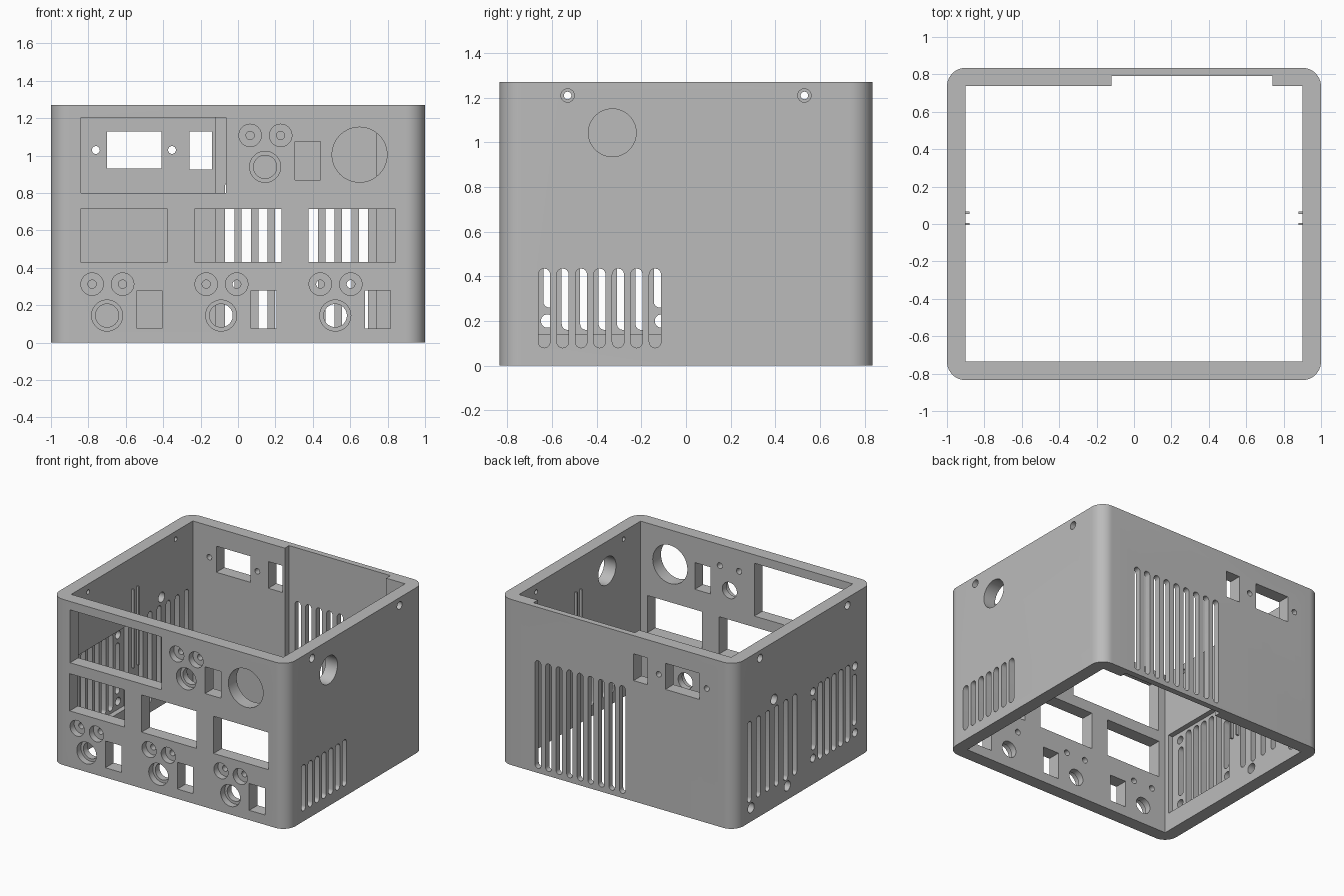
import bpy, bmesh, math
from mathutils import Vector

if "Cube" in bpy.data.objects:
    bpy.data.objects.remove(bpy.data.objects["Cube"], do_unlink=True)

H, W, D = 1.27, 1.0, 0.835
mat = bpy.data.materials.new("light grey plastic")
mat.use_nodes = True
grey = (0.5, 0.5, 0.5, 1)
mat.diffuse_color = grey
mat.node_tree.nodes["Principled BSDF"].inputs["Base Color"].default_value = grey


# Profiles: lists of (u, v) points
def rect(u0, u1, v0, v1):
    return [(u0, v0), (u1, v0), (u1, v1), (u0, v1)]


def arc(u, v, r, start, end, n):
    steps = [start + (end - start) * i / n for i in range(n + 1)]
    return [(u + r * math.cos(a), v + r * math.sin(a)) for a in steps]


def circle(u, v, r, n=40):
    return arc(u, v, r, 0, math.tau, n)[:-1]


def slot(u, w, v0, v1):
    r = w / 2
    return arc(u, v1 - r, r, 0, math.pi, 8) + arc(u, v0 + r, r, math.pi, math.tau, 8)


def round_rect(w, d, r):
    pts = []
    for k, (sx, sy) in enumerate([(1, 1), (-1, 1), (-1, -1), (1, -1)]):
        a = k * math.pi / 2
        pts += arc(sx * (w - r), sy * (d - r), r, a, a + math.pi / 2, 12)
    return pts


PLACE = {"x": lambda u, v, t: (t, u, v),
         "y": lambda u, v, t: (u, t, v),
         "z": lambda u, v, t: (u, v, t)}


# One object made of profiles extruded along an axis
def prisms(name, parts):
    bm = bmesh.new()
    for axis, profile, a, b in parts:
        put = PLACE[axis]
        face = bm.faces.new([bm.verts.new(put(u, v, a)) for u, v in profile])
        new = bmesh.ops.extrude_face_region(bm, geom=[face], use_keep_orig=True)["geom"]
        verts = [g for g in new if isinstance(g, bmesh.types.BMVert)]
        bmesh.ops.translate(bm, verts=verts, vec=Vector(put(0, 0, b - a)))
    bmesh.ops.recalc_face_normals(bm, faces=bm.faces[:])
    mesh = bpy.data.meshes.new(name)
    bm.to_mesh(mesh)
    bm.free()
    mesh.materials.append(mat)
    obj = bpy.data.objects.new(name, mesh)
    bpy.context.collection.objects.link(obj)
    return obj


def cut(target, parts):
    cutter = prisms("cutter", parts)
    cutter.hide_render = True
    mod = target.modifiers.new("cut", "BOOLEAN")
    mod.operation, mod.solver, mod.object = "DIFFERENCE", "EXACT", cutter
    bpy.context.view_layer.objects.active = target
    bpy.ops.object.modifier_apply(modifier=mod.name)
    bpy.data.objects.remove(cutter, do_unlink=True)


# Open rounded shell with a thinned back panel and a fan recess
case = prisms("case_shell", [("z", round_rect(W, D, 0.1), 0, H)])
cut(case, [("z", rect(-0.9, 0.9, -0.735, 0.738), -0.1, H + 0.1)])
cut(case, [("z", rect(-0.12, 0.74, 0.7, 0.79), -0.1, H + 0.1)])
cut(case, [("x", rect(-0.7, -0.04, 0.14, 0.77), -0.94, -0.85)])

holes, bores = [], []


def front(profile):
    holes.append(("y", profile, -0.95, -0.65))


def back(profile):
    holes.append(("y", profile, 0.65, 0.95))


def side(sign, profile):
    holes.append(("x", profile, sign * 1.1, sign * 0.86))


# Front panel: display opening, dial hole, middle windows
front(rect(-0.84, -0.065, 0.8, 1.205))
front(circle(0.65, 1.005, 0.147, 64))
for i in range(3):
    x = -0.61 + 0.61 * i
    front(rect(x - 0.233, x + 0.233, 0.43, 0.715))

# Front connector groups: two small jacks, one large jack, one switch
for x, z in [(-0.7, 0.145), (-0.09, 0.145), (0.52, 0.145), (0.145, 0.94)]:
    for u, v, outer, inner in [(-0.08, 0.168, 0.06, 0.022), (0.083, 0.168, 0.06, 0.022),
                               (0, 0, 0.083, 0.062)]:
        front(circle(x + u, z + v, inner))
        bores.append(("y", circle(x + u, z + v, outer), -0.9, -0.785))
    front(rect(x + 0.16, x + 0.295, z - 0.07, z + 0.135))

# Back panel: socket, screw holes, switch, vents
back(rect(-0.7, -0.41, 0.93, 1.13))
back(rect(-0.26, -0.14, 0.925, 1.13))
for x in (-0.76, -0.353):
    back(circle(x, 1.03, 0.021, 24))
for i in range(9):
    back(slot(-0.045 + 0.0895 * i, 0.05, 0.035, 0.86))

# Countersunk lid screw holes on both sides
for s in (-1, 1):
    for y in (-0.53, 0.53):
        side(s, circle(y, 1.21, 0.017, 24))
        bores.append(("x", circle(y, 1.21, 0.03, 24), s * 1.1, s * 0.96))

# Left side: cable hole and vents
side(1, circle(-0.33, 1.043, 0.107, 48))
for i in range(7):
    side(1, slot(-0.635 + 0.0828 * i, 0.053, 0.08, 0.435))

# Right side: fan grille with mounting holes
for i in range(7):
    end = 0.1 if i in (0, 6) else 0
    side(-1, slot(-0.365 + 0.0825 * (i - 3), 0.053, 0.16 + end, 0.75 - end))
for y in (-0.62, -0.11):
    for z in (0.2, 0.71):
        side(-1, circle(y, z, 0.03, 24))

# Right side: rear vents with mounting holes
for i in range(6):
    side(-1, slot(0.66 - 0.11 * i, 0.05, 0.155, 0.775))
for y, z in [(0.64, 0.105), (0.2, 0.105), (0.36, 0.83)]:
    side(-1, circle(y, z, 0.038, 24))

cut(case, bores)
cut(case, holes)

# Divider guide rails on the inner side walls
rails = prisms("divider_guide_rails", [
    ("z", rect(s * 0.88, s * 0.905, y - 0.006, y + 0.006), 0.43, 1.03)
    for s in (-1, 1) for y in (0, 0.06)])

bpy.ops.object.select_all(action="DESELECT")
case.select_set(True)
bpy.context.view_layer.objects.active = case
bpy.ops.object.shade_smooth_by_angle(angle=math.radians(30))
